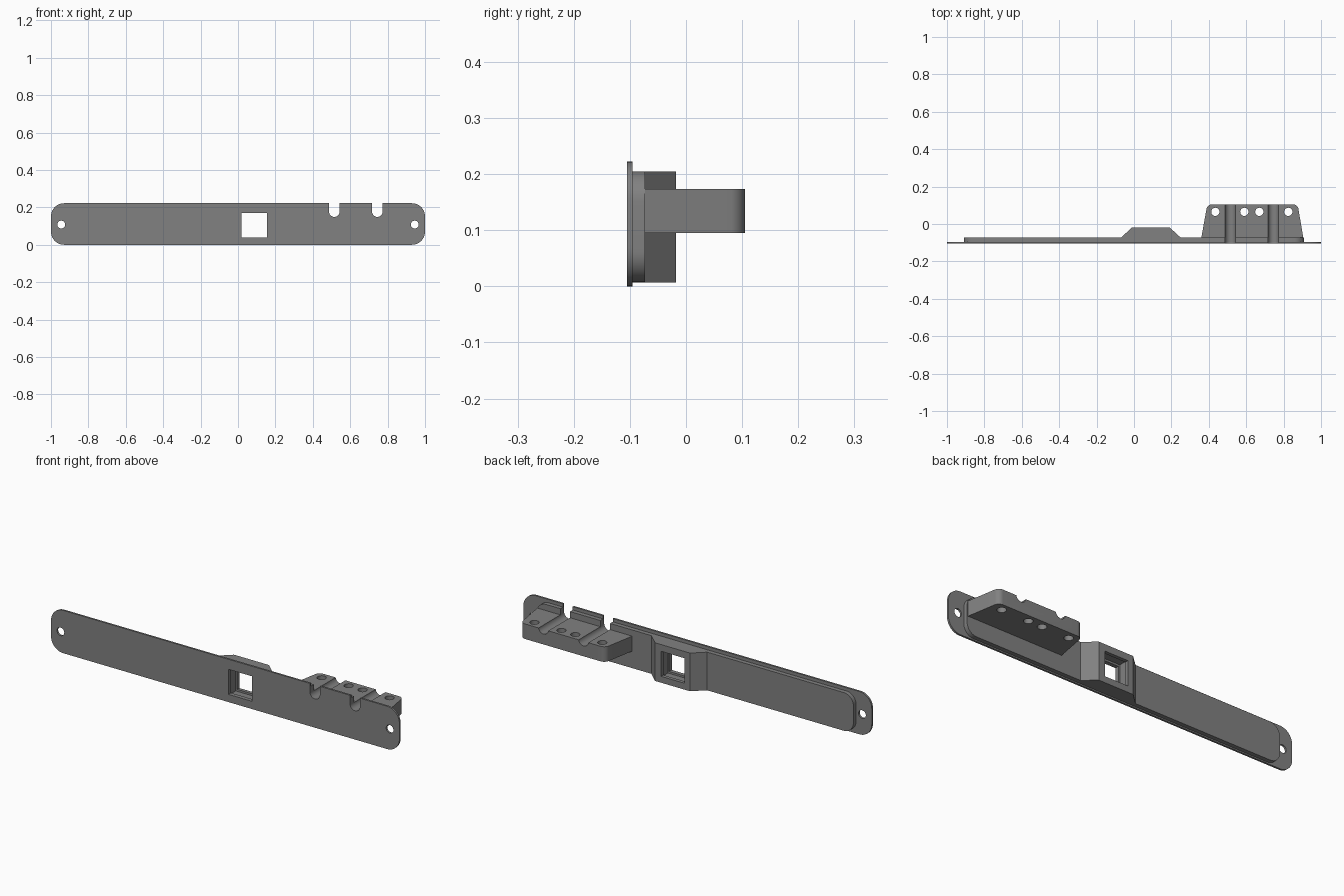
import bpy, bmesh, math
from mathutils import Vector

if "Cube" in bpy.data.objects:
    bpy.data.objects.remove(bpy.data.objects["Cube"])

grey = bpy.data.materials.new("mid_grey")
grey.diffuse_color = (0.22, 0.22, 0.22, 1)
grey.use_nodes = True
grey.node_tree.nodes["Principled BSDF"].inputs["Base Color"].default_value = grey.diffuse_color


def rounded(corners, radii, steps=10):
    """Fillet each corner of a 2D polygon."""
    out = []
    n = len(corners)
    for i, r in enumerate(radii):
        p = Vector(corners[i])
        if r == 0:
            out.append(p)
            continue
        a = (Vector(corners[i - 1]) - p).normalized()
        b = (Vector(corners[(i + 1) % n]) - p).normalized()
        half = a.angle(b) / 2
        centre = p + (a + b).normalized() * (r / math.sin(half))
        start = p + a * (r / math.tan(half)) - centre
        end = p + b * (r / math.tan(half)) - centre
        sweep = start.angle_signed(end)
        for k in range(steps + 1):
            t = -sweep * k / steps
            c, s = math.cos(t), math.sin(t)
            out.append(centre + Vector((start.x * c - start.y * s,
                                        start.x * s + start.y * c)))
    return out


def prism(name, pts, axis, lo, hi):
    """Extrude a 2D outline along y (outline in xz) or z (outline in xy)."""
    bm = bmesh.new()
    place = (lambda p, d: (p[0], d, p[1])) if axis == "y" else (lambda p, d: (p[0], p[1], d))
    rings = [[bm.verts.new(place(p, d)) for p in pts] for d in (lo, hi)]
    bm.faces.new(rings[0])
    bm.faces.new(rings[1])
    n = len(pts)
    for i in range(n):
        j = (i + 1) % n
        bm.faces.new((rings[0][i], rings[0][j], rings[1][j], rings[1][i]))
    bmesh.ops.recalc_face_normals(bm, faces=bm.faces)
    me = bpy.data.meshes.new(name)
    bm.to_mesh(me)
    bm.free()
    me.materials.append(grey)
    ob = bpy.data.objects.new(name, me)
    bpy.context.collection.objects.link(ob)
    return ob


def rect(x0, x1, z0, z1):
    return [(x0, z0), (x1, z0), (x1, z1), (x0, z1)]


def disc(x, y, r, n=28):
    return [(x + r * math.cos(2 * math.pi * i / n), y + r * math.sin(2 * math.pi * i / n))
            for i in range(n)]


# Solid parts
plate = prism("front_plate", rounded(rect(-1, 1, 0, 0.222), [0.07] * 4), "y", -0.105, -0.095)
backing = prism("backing_layer", rounded(rect(-0.91, 0.91, 0.007, 0.205), [0.055] * 4),
                "y", -0.095, -0.073)
boss = prism("socket_boss", [(-0.07, -0.073), (0.25, -0.073), (0.19, -0.018), (-0.01, -0.018)],
             "z", 0.007, 0.205)
block = prism("cable_block",
              rounded([(0.36, -0.073), (0.905, -0.073), (0.875, 0.105), (0.392, 0.105)],
                      [0, 0, 0.03, 0.03]), "z", 0.095, 0.173)

# Cutters
screws = [prism("screw_cutter", disc(x, 0.108, 0.021), "y", -0.2, 0) for x in (-0.945, 0.945)]
slots = [prism("slot_cutter", rounded(rect(x - 0.028, x + 0.028, 0.149, 0.3),
                                      [0.0275, 0.0275, 0, 0]), "y", -0.2, 0.2)
         for x in (0.515, 0.745)]
window = prism("window_cutter", rect(0.02, 0.155, 0.04, 0.17), "y", -0.2, 0.1)
cavity = prism("cavity_cutter", rect(0.012, 0.163, 0.03, 0.18), "y", -0.084, -0.036)
ties = [prism("tie_cutter", disc(x, 0.065, 0.022), "z", 0, 0.3)
        for x in (0.435, 0.59, 0.67, 0.825)]

for part, cutters in ((plate, screws + slots + [window]),
                      (backing, slots + [window, cavity]),
                      (boss, [window, cavity]),
                      (block, slots + ties)):
    bpy.ops.object.select_all(action="DESELECT")
    bpy.context.view_layer.objects.active = part
    part.select_set(True)
    for c in cutters:
        m = part.modifiers.new("cut", "BOOLEAN")
        m.operation, m.solver, m.object = "DIFFERENCE", "EXACT", c
        bpy.ops.object.modifier_apply(modifier=m.name)
    bpy.ops.object.shade_smooth_by_angle(angle=math.radians(30))

for c in screws + slots + ties + [window, cavity]:
    bpy.data.objects.remove(c)
